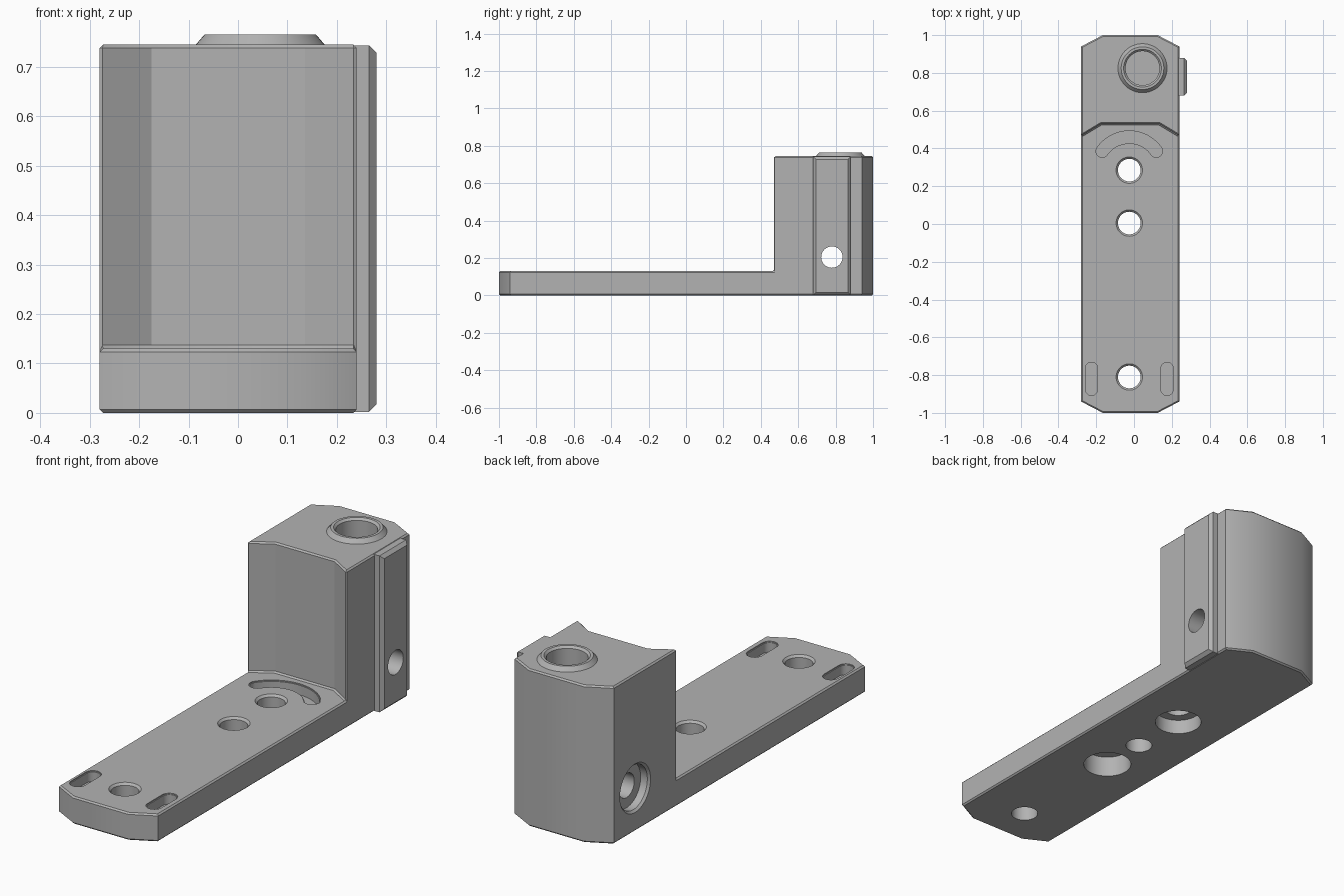
import bpy, bmesh, math
from mathutils import Matrix, Vector

cube = bpy.data.objects.get("Cube")
if cube:
    bpy.data.objects.remove(cube, do_unlink=True)

grey = bpy.data.materials.new("plain_grey")
grey.use_nodes = True
grey.diffuse_color = (0.45, 0.45, 0.45, 1)
grey.node_tree.nodes["Principled BSDF"].inputs["Base Color"].default_value = (0.45, 0.45, 0.45, 1)

LEFT, RIGHT, MID = -0.28, 0.24, -0.025
BASE, TOP = 0.13, 0.745


def make(name, bm):
    bmesh.ops.recalc_face_normals(bm, faces=bm.faces)
    mesh = bpy.data.meshes.new(name)
    bm.to_mesh(mesh)
    bm.free()
    mesh.materials.append(grey)
    obj = bpy.data.objects.new(name, mesh)
    bpy.context.collection.objects.link(obj)
    return obj


def prism(name, outline, low, high):
    bm = bmesh.new()
    face = bm.faces.new([bm.verts.new((x, y, low)) for x, y in outline])
    ext = bmesh.ops.extrude_face_region(bm, geom=[face])
    verts = [v for v in ext["geom"] if isinstance(v, bmesh.types.BMVert)]
    bmesh.ops.translate(bm, verts=verts, vec=(0, 0, high - low))
    return make(name, bm)


def turned(name, profile, place, steps=48):
    """Closed solid turned from (radius, height) pairs."""
    bm = bmesh.new()
    rings = []
    for r, z in profile:
        angles = [math.tau * i / steps for i in range(steps)]
        rings.append([bm.verts.new((r * math.cos(a), r * math.sin(a), z)) for a in angles])
    for a, b in zip(rings, rings[1:]):
        for i in range(steps):
            j = (i + 1) % steps
            bm.faces.new((a[i], a[j], b[j], b[i]))
    bm.faces.new(rings[0])
    bm.faces.new(rings[-1])
    bm.transform(place)
    return make(name, bm)


def apply(obj, mod):
    bpy.context.view_layer.objects.active = obj
    bpy.ops.object.modifier_apply(modifier=mod.name)


def combine(obj, other, operation):
    mod = obj.modifiers.new("combine", 'BOOLEAN')
    mod.operation, mod.object, mod.solver = operation, other, 'EXACT'
    apply(obj, mod)
    bpy.data.objects.remove(other, do_unlink=True)


def at(x, y, z=0):
    return Matrix.Translation((x, y, z))


# Long block with faceted ends, cut away in front of the tower
ends = [(LEFT, 0.94), (-0.165, 1.0), (0.125, 1.0), (RIGHT, 0.94)]
outline = ends + [(x, -y) for x, y in reversed(ends)]
body = prism("bracket_body", outline, 0, TOP)
hollow = [(-0.45, 0.36), (LEFT, 0.467), (-0.175, 0.53), (0.135, 0.53), (RIGHT, 0.467),
          (0.41, 0.36), (0.41, -1.2), (-0.45, -1.2)]
combine(body, prism("front_cutter", hollow, BASE, 1), 'DIFFERENCE')
bevel = body.modifiers.new("edges", 'BEVEL')
bevel.width, bevel.segments = 0.007, 1
bevel.limit_method, bevel.angle_limit = 'ANGLE', math.radians(75)
apply(body, bevel)

# Side rail with chamfered outer face
bm = bmesh.new()
bmesh.ops.create_cube(bm, size=1)
bm.transform(at(0.24, 0.78, TOP / 2) @ Matrix.Diagonal((0.08, 0.2, TOP - 0.004, 1)))
outer = max(bm.faces, key=lambda f: f.calc_center_median().x)
bmesh.ops.bevel(bm, geom=list(outer.edges), offset=0.015, segments=1, affect='EDGES')
combine(body, make("rail", bm), 'UNION')

# Raised collar on top and its deep bore
collar = at(0.045, 0.825, TOP)
combine(body, turned("collar", [(0.13, -0.05), (0.13, 0.0), (0.113, 0.02)], collar), 'UNION')
combine(body, turned("bore", [(0.09, -0.4), (0.09, 0.01), (0.115, 0.035)], collar), 'DIFFERENCE')

# Through holes in the base, with a chamfered rim
for y in (0.285, 0.005, -0.81):
    profile = [(0.06, -0.1), (0.06, BASE - 0.01), (0.08, BASE + 0.01)]
    combine(body, turned("hole", profile, at(MID, y)), 'DIFFERENCE')

# Round pockets underneath
for y, radius, depth in ((0.285, 0.105, 0.07), (-0.22, 0.108, 0.1)):
    profile = [(radius, -0.1), (radius, depth)]
    combine(body, turned("pocket", profile, at(MID, y)), 'DIFFERENCE')

# Cross hole through the tower, countersunk on the plain side
side = at(LEFT, 0.78, 0.205) @ Matrix.Rotation(math.pi / 2, 4, 'Y')
combine(body, turned("cross_hole", [(0.057, -0.1), (0.057, 0.8)], side), 'DIFFERENCE')
combine(body, turned("cross_recess", [(0.135, -0.02), (0.105, 0.01), (0.105, 0.045)], side),
        'DIFFERENCE')


def slot_outline(path, half):
    """Round-ended band of constant width along a path."""
    pts = [Vector(p) for p in path]
    left, right = [], []
    for i, p in enumerate(pts):
        t = (pts[min(i + 1, len(pts) - 1)] - pts[max(i - 1, 0)]).normalized()
        n = Vector((-t.y, t.x)) * half
        left.append(p + n)
        right.append(p - n)

    def cap(p, start):
        v = start - p
        turn = [-math.pi * k / 10 for k in range(1, 10)]
        return [p + Vector((v.x * math.cos(a) - v.y * math.sin(a),
                            v.x * math.sin(a) + v.y * math.cos(a))) for a in turn]
    return left + cap(pts[-1], left[-1]) + right[::-1] + cap(pts[0], right[0])


# Shallow slots: two straight ones at the front, one curved by the tower
paths = [[(x, -0.875), (x, -0.765)] for x in (-0.225, 0.175)]
arc = [math.radians(35 + 110 * i / 20) for i in range(21)]
paths.append([(MID + 0.175 * math.cos(a), 0.285 + 0.175 * math.sin(a)) for a in arc])
for path in paths:
    combine(body, prism("slot", slot_outline(path, 0.033), BASE - 0.05, 0.3), 'DIFFERENCE')
    combine(body, prism("slot_rim", slot_outline(path, 0.037), BASE - 0.005, 0.3), 'DIFFERENCE')

bpy.ops.object.select_all(action='DESELECT')
body.select_set(True)
bpy.context.view_layer.objects.active = body
bpy.ops.object.shade_smooth_by_angle(angle=math.radians(30))
